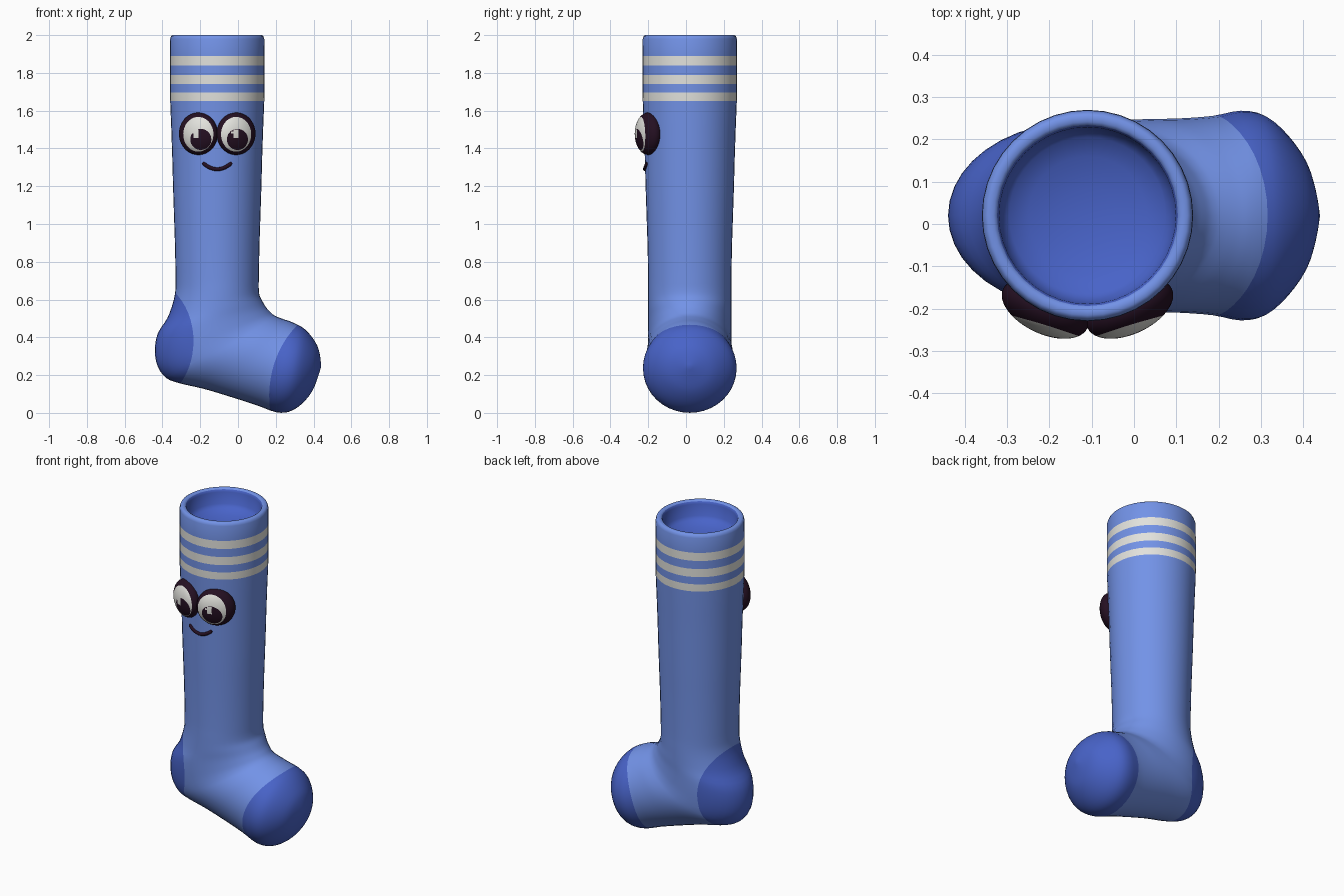
import bpy, bmesh, math
from mathutils import Matrix, Vector

if "Cube" in bpy.data.objects:
    bpy.data.objects.remove(bpy.data.objects["Cube"])

CX, CY = -0.11, 0.02      # leg axis
SIDES = 40


def material(name, rgb):
    m = bpy.data.materials.new(name)
    m.diffuse_color = (*rgb, 1)
    m.use_nodes = True
    m.node_tree.nodes["Principled BSDF"].inputs["Base Color"].default_value = m.diffuse_color
    return m


BLUE = material("light blue", (0.17, 0.29, 0.80))
DEEP = material("deep blue", (0.065, 0.125, 0.58))
CREAM = material("off white", (0.76, 0.76, 0.72))
DARK = material("dark plum", (0.018, 0.005, 0.016))


def finish(bm, name, mats):
    me = bpy.data.meshes.new(name)
    bm.to_mesh(me)
    bm.free()
    for m in mats:
        me.materials.append(m)
    ob = bpy.data.objects.new(name, me)
    bpy.context.collection.objects.link(ob)
    bpy.ops.object.select_all(action='DESELECT')
    ob.select_set(True)
    bpy.context.view_layer.objects.active = ob
    bpy.ops.object.shade_smooth_by_angle(angle=math.radians(45))
    return ob


def ellipse(x, z, rx, rz):
    """Negative inside an ellipse seen from the front."""
    return lambda p: ((p.x - x) / rx) ** 2 + ((p.z - z) / rz) ** 2 - 1


def cut(bm, f):
    """Cut the surface along f = 0."""
    for e in list(bm.edges):
        a, b = e.verts
        fa, fb = f(a.co), f(b.co)
        if fa * fb < 0 and min(abs(fa), abs(fb)) > 1e-4:
            bmesh.utils.edge_split(e, a, fa / (fa - fb))
    line = [v for v in bm.verts if abs(f(v.co)) < 0.02 and len(v.link_edges) == 2]
    line += [v for v in bm.verts if abs(f(v.co)) <= 1e-4 and len(v.link_edges) > 2]
    bmesh.ops.connect_verts(bm, verts=line)


def level(z, r):
    return (CX - r, z, CX + r, z, r)


# sock: each ring is (back x, back z, front x, front z, half width)
inside = [level(*p) for p in [(1.85, 0), (1.855, .07), (1.87, .14), (1.89, .185), (1.91, .203),
                              (1.98, .209), (1.994, .214)]]
leg = [level(*p) for p in [(2.0, .222), (2.0, .236), (1.995, .244), (1.98, .249), (1.89, .25),
                           (1.84, .25), (1.79, .25), (1.74, .25), (1.695, .25), (1.65, .249),
                           (1.5, .243), (1.35, .238), (1.2, .234), (1.05, .229), (.9, .224)]]
foot = [level(.76, .221), level(.70, .22),
        (-.332, .645, .11, .655, .22), (-.345, .58, .115, .62, .22),
        (-.375, .50, .13, .59, .22), (-.425, .42, .148, .56, .22),
        (-.44, .33, .165, .54, .22), (-.425, .245, .18, .525, .22),
        (-.38, .185, .195, .515, .222), (-.31, .157, .21, .508, .225),
        (-.18, .127, .23, .50, .228), (-.03, .082, .25, .493, .23),
        (.10, .04, .275, .485, .236), (.20, .004, .305, .472, .248),
        (.27, .006, .345, .45, .237), (.335, .045, .385, .41, .193),
        (.39, .11, .42, .355, .13), (.42, .18, .435, .30, .063),
        (.44, .245, .44, .245, 0)]


def smooth_rings(rings, steps=3):
    """Catmull-Rom interpolation between rings."""
    out = []
    ext = [rings[0]] + rings + [rings[-1]]
    for i in range(1, len(ext) - 2):
        for s in range(steps):
            t = s / steps
            out.append(tuple(
                0.5 * (2 * b + (c - a) * t + (2 * a - 5 * b + 4 * c - d) * t * t
                       + (3 * b - a - 3 * c + d) * t ** 3)
                for a, b, c, d in zip(*ext[i - 1:i + 3])))
    return out + [rings[-1]]


bm = bmesh.new()
prev = None
for ax, az, bx, bz, w in inside + leg + smooth_rings(foot):
    ring = []
    for k in range(SIDES):
        t = 2 * math.pi * k / SIDES
        c = math.cos(t) / 2
        ring.append(bm.verts.new(((ax + bx) / 2 + (bx - ax) * c, CY + w * math.sin(t),
                                  (az + bz) / 2 + (bz - az) * c)))
    if prev:
        for k in range(SIDES):
            j = (k + 1) % SIDES
            bm.faces.new((prev[k], ring[k], ring[j], prev[j]))
    prev = ring
bmesh.ops.remove_doubles(bm, verts=bm.verts, dist=1e-5)

# heel and toe patches, cuff stripes, lining
heel = ellipse(-.50, .38, .265, .33)
toe = ellipse(.60, .09, .435, .497)
cut(bm, heel)
cut(bm, toe)
bmesh.ops.recalc_face_normals(bm, faces=bm.faces)
stripes = [(1.84, 1.89), (1.74, 1.79), (1.65, 1.695)]
for f in bm.faces:
    p = f.calc_center_median()
    r = math.hypot(p.x - CX, p.y - CY)
    if p.z > 1.8 and r < 0.212:
        f.material_index = 1
    elif any(lo < p.z < hi for lo, hi in stripes):
        f.material_index = 2
    elif heel(p) < 0 or toe(p) < 0:
        f.material_index = 1
finish(bm, "sock", [BLUE, DEEP, CREAM])


# eyes: flattened balls with white, pupil and glint areas cut in
def eye(name, x, turn, pupil_x, glint_x):
    bm = bmesh.new()
    mat = (Matrix.Translation((x, -.20, 1.478)) @ Matrix.Rotation(turn, 4, 'Z')
           @ Matrix.Diagonal((.11, .06, .112, 1)))
    bmesh.ops.create_uvsphere(bm, u_segments=48, v_segments=32, radius=1, matrix=mat)
    areas = [(ellipse(x, 1.475, .08, .092), 1), (ellipse(pupil_x, 1.448, .056, .056), 0),
             (ellipse(glint_x, 1.48, .019, .019), 1)]
    for f, _ in areas:
        cut(bm, f)
    bm.normal_update()
    for face in bm.faces:
        p = face.calc_center_median()
        if face.normal.y < 0:
            for f, index in areas:
                if f(p) < 0:
                    face.material_index = index
    finish(bm, name, [DARK, CREAM])


eye("left_eye", -.21, math.radians(-25), -.197, -.222)
eye("right_eye", -.01, math.radians(25), -.003, -.012)

# mouth: thin round smile lying on the leg
curve = bpy.data.curves.new("mouth", 'CURVE')
curve.dimensions = '3D'
curve.bevel_depth = 0.010
curve.bevel_resolution = 3
curve.use_fill_caps = True
N = 20
path = curve.splines.new('POLY')
path.points.add(N)
for i, pt in enumerate(path.points):
    u = 2 * i / N - 1
    dx = 0.076 * u
    pt.co = (CX + dx, CY - math.sqrt(.238 ** 2 - dx * dx), 1.290 + 0.034 * u * u, 1)
    pt.radius = 0.6 if abs(u) > 0.99 else 1.0
curve.materials.append(DARK)
mouth = bpy.data.objects.new("mouth", curve)
bpy.context.collection.objects.link(mouth)
bpy.ops.object.select_all(action='DESELECT')
mouth.select_set(True)
bpy.context.view_layer.objects.active = mouth
bpy.ops.object.convert(target='MESH')
bpy.ops.object.shade_smooth_by_angle(angle=math.radians(45))
